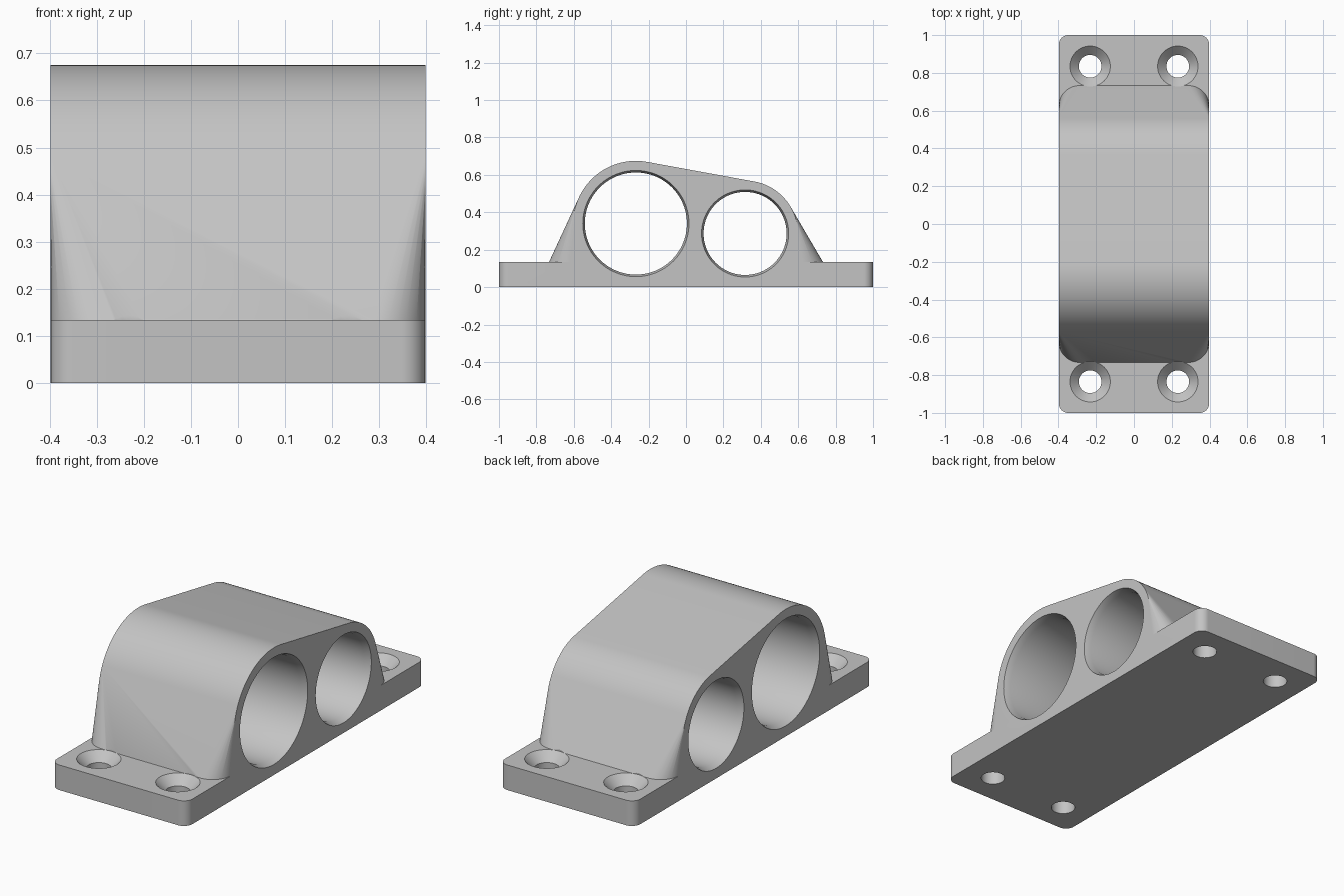
import bpy, bmesh
from math import sin, cos, pi
from mathutils import Vector

cube = bpy.data.objects.get("Cube")
if cube:
    bpy.data.objects.remove(cube, do_unlink=True)

HALF_X, PLATE_H = 0.398, 0.133
# Tube seats: y, z, outer radius, bore radius
SEATS = [(-0.268, 0.34, 0.335, 0.273), (0.316, 0.287, 0.282, 0.222)]

grey = bpy.data.materials.new("mid grey")
grey.use_nodes = True
colour = (0.55, 0.55, 0.55, 1)
grey.diffuse_color = colour
grey.node_tree.nodes["Principled BSDF"].inputs["Base Color"].default_value = colour


def make_object(name, bm):
    bmesh.ops.recalc_face_normals(bm, faces=bm.faces)
    mesh = bpy.data.meshes.new(name)
    bm.to_mesh(mesh)
    bm.free()
    mesh.materials.append(grey)
    obj = bpy.data.objects.new(name, mesh)
    bpy.context.collection.objects.link(obj)
    return obj


def rounded_rect(hx, hy, r, z, steps=16):
    points = []
    for q, (sx, sy) in enumerate([(1, 1), (-1, 1), (-1, -1), (1, -1)]):
        for i in range(steps + 1):
            a = (q + i / steps) * pi / 2
            points.append(Vector((sx * (hx - r) + r * cos(a), sy * (hy - r) + r * sin(a), z)))
    return points


def hull(name, points):
    bm = bmesh.new()
    for p in points:
        bm.verts.new(p)
    out = bmesh.ops.convex_hull(bm, input=bm.verts)
    loose = {v for v in out["geom_interior"] + out["geom_unused"]
             if isinstance(v, bmesh.types.BMVert)}
    bmesh.ops.delete(bm, geom=list(loose), context="VERTS")
    bmesh.ops.dissolve_limit(bm, angle_limit=0.002, verts=bm.verts, edges=bm.edges)
    return make_object(name, bm)


def turned(name, profile, place, steps=96):
    """Closed turned solid; profile is (radius, distance along the axis)."""
    bm = bmesh.new()
    rings = [[bm.verts.new(place(r * cos(2 * pi * i / steps), r * sin(2 * pi * i / steps), t))
              for i in range(steps)] for r, t in profile]
    for a, b in zip(rings, rings[1:]):
        for i in range(steps):
            j = (i + 1) % steps
            bm.faces.new((a[i], a[j], b[j], b[i]))
    bm.faces.new(rings[0])
    bm.faces.new(rings[-1])
    return make_object(name, bm)


def combine(target, tool, operation):
    mod = target.modifiers.new(operation.lower(), "BOOLEAN")
    mod.object, mod.operation, mod.solver = tool, operation, "EXACT"
    bpy.context.view_layer.objects.active = target
    bpy.ops.object.modifier_apply(modifier=mod.name)
    bpy.data.objects.remove(tool, do_unlink=True)


# Mounting plate
clamp = hull("clamp_block", rounded_rect(HALF_X, 1, 0.05, 0) + rounded_rect(HALF_X, 1, 0.05, PLATE_H))

# Clamp body: skin stretched over both tube housings and a rounded foot
points = rounded_rect(HALF_X, 0.733, 0.11, PLATE_H) + rounded_rect(HALF_X, 0.733, 0.11, 0.03)
for y, z, r, _ in SEATS:
    for i in range(128):
        a = 2 * pi * i / 128
        height = max(z + r * sin(a), 0.03)
        points += [Vector((s * HALF_X, y + r * cos(a), height)) for s in (-1, 1)]
combine(clamp, hull("body", points), "UNION")

# Tube bores with lead-in chamfers at both ends
for y, z, _, r in SEATS:
    wide, deep = r + 0.011, HALF_X - 0.035
    profile = [(wide, -0.5), (wide, -HALF_X), (r, -deep), (r, deep), (wide, HALF_X), (wide, 0.5)]
    cutter = turned("bore", profile, lambda u, v, t: (t, y + u, z + v))
    combine(clamp, cutter, "DIFFERENCE")

# Countersunk screw holes
for x in (-0.232, 0.232):
    for y in (-0.835, 0.835):
        profile = [(0.06, -0.1), (0.06, PLATE_H - 0.047), (0.107, PLATE_H), (0.107, 0.3)]
        cutter = turned("screw_hole", profile, lambda u, v, t: (x + u, y + v, t), 48)
        combine(clamp, cutter, "DIFFERENCE")

# Clean flush seams and shade
bm = bmesh.new()
bm.from_mesh(clamp.data)
bmesh.ops.remove_doubles(bm, verts=bm.verts, dist=0.0001)
bmesh.ops.dissolve_limit(bm, angle_limit=0.002, verts=bm.verts, edges=bm.edges)
bm.to_mesh(clamp.data)
bm.free()
clamp.data.materials.clear()
clamp.data.materials.append(grey)
bpy.ops.object.select_all(action="DESELECT")
clamp.select_set(True)
bpy.context.view_layer.objects.active = clamp
bpy.ops.object.shade_smooth_by_angle(angle=0.5)
